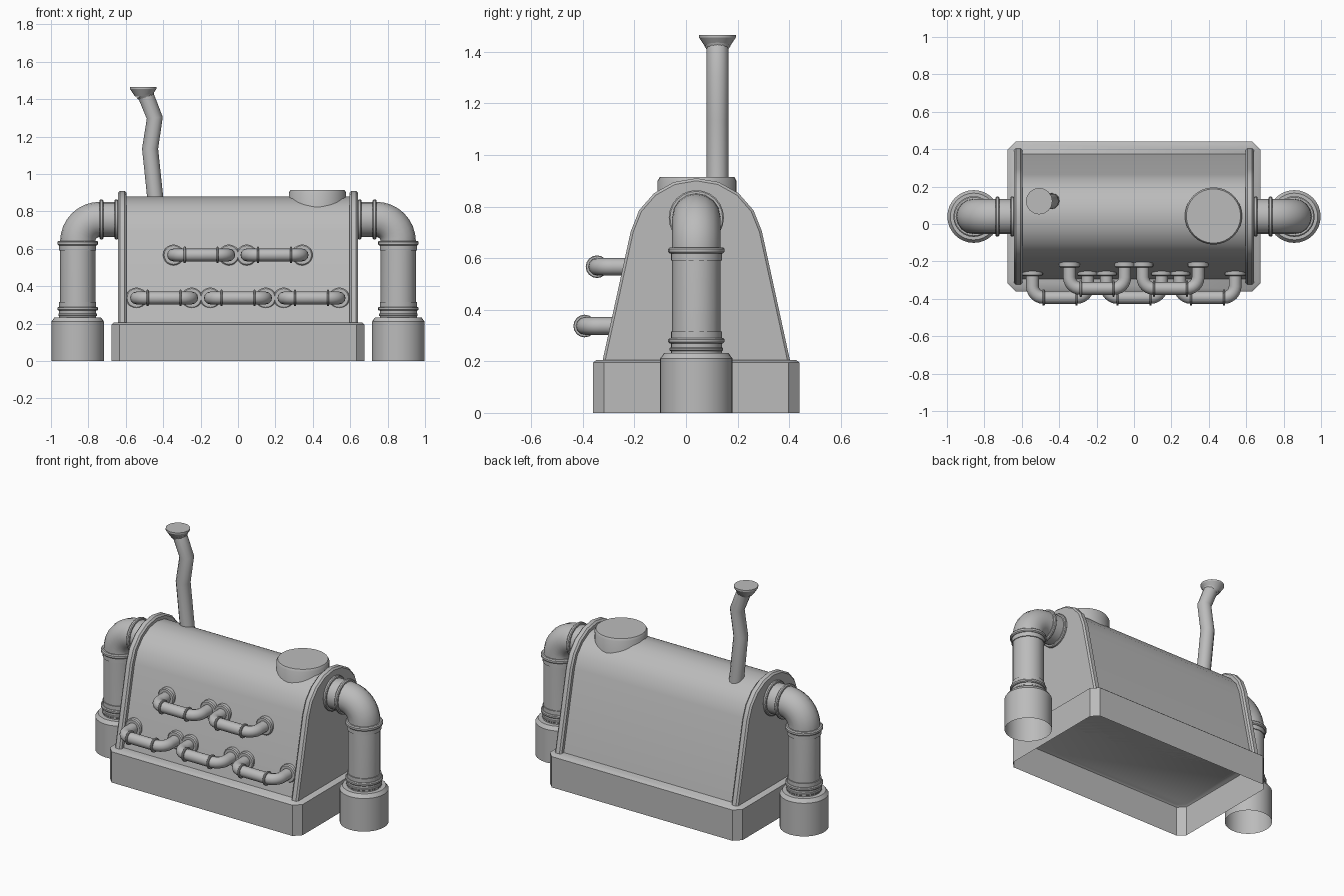
import bpy, bmesh, math
from mathutils import Vector

cube = bpy.data.objects.get("Cube")
if cube:
    bpy.data.objects.remove(cube, do_unlink=True)

grey = bpy.data.materials.new("plain_grey")
grey.use_nodes = True
COLOR = (0.5, 0.5, 0.5, 1)
grey.diffuse_color = COLOR
grey.node_tree.nodes["Principled BSDF"].inputs["Base Color"].default_value = COLOR

MID_Y = 0.04      # centre line of the whole machine
BASE_TOP = 0.205


def smooth(obj, angle=32):
    bpy.ops.object.select_all(action='DESELECT')
    obj.select_set(True)
    bpy.context.view_layer.objects.active = obj
    bpy.ops.object.shade_smooth_by_angle(angle=math.radians(angle))


def loft(name, loops, cap_start=True, cap_end=True):
    """Skin a list of closed loops of points."""
    bm = bmesh.new()
    rows = [[bm.verts.new(p) for p in loop] for loop in loops]
    n = len(rows[0])
    for a, b in zip(rows, rows[1:]):
        for i in range(n):
            j = (i + 1) % n
            bm.faces.new((a[i], a[j], b[j], b[i]))
    if cap_start:
        bm.faces.new(rows[0][::-1])
    if cap_end:
        bm.faces.new(rows[-1])
    bmesh.ops.recalc_face_normals(bm, faces=bm.faces)
    mesh = bpy.data.meshes.new(name)
    bm.to_mesh(mesh)
    bm.free()
    obj = bpy.data.objects.new(name, mesh)
    bpy.context.collection.objects.link(obj)
    mesh.materials.append(grey)
    smooth(obj)
    return obj


def lathe(name, origin, axis, profile, sides=24, **caps):
    """Turn (radius, distance) pairs around an axis."""
    axis = Vector(axis).normalized()
    turn = axis.to_track_quat('Z', 'Y')
    loops = []
    for r, h in profile:
        ring = [Vector((r * math.cos(t), r * math.sin(t), h))
                for t in (2 * math.pi * i / sides for i in range(sides))]
        loops.append([Vector(origin) + turn @ p for p in ring])
    return loft(name, loops, **caps)


def collar(name, origin, axis, r, width, sides=24):
    """Thin ring centred on a pipe, with softened edges."""
    h, c = width / 2, width / 4
    return lathe(name, origin, axis, [(r - c, -h), (r, c - h), (r, h - c), (r - c, h)], sides)


def tube(name, points, r, detail=4):
    curve = bpy.data.curves.new(name, 'CURVE')
    curve.dimensions = '3D'
    curve.bevel_depth = r
    curve.bevel_resolution = detail
    curve.use_fill_caps = True
    line = curve.splines.new('POLY')
    line.points.add(len(points) - 1)
    for slot, p in zip(line.points, points):
        slot.co = (*p, 1)
    obj = bpy.data.objects.new(name, curve)
    bpy.context.collection.objects.link(obj)
    curve.materials.append(grey)
    bpy.ops.object.select_all(action='DESELECT')
    obj.select_set(True)
    bpy.context.view_layer.objects.active = obj
    bpy.ops.object.convert(target='MESH')
    obj = bpy.context.object
    smooth(obj, 35)
    return obj


def bend(corner, into, out, radius, steps=8):
    """Quarter arc round a corner, arriving along into and leaving along out."""
    corner, into, out = Vector(corner), Vector(into), Vector(out)
    centre = corner + (out - into) * radius
    return [centre + radius * (into * math.sin(t) - out * math.cos(t))
            for t in (math.pi / 2 * i / steps for i in range(steps + 1))]


# Base: open-bottomed tray with cut corners and a bevelled top edge
def octagon(z, inset=0.0):
    w, d, c = 0.676 - inset, 0.40 - inset, 0.042
    pts = [(w, c - d), (w, d - c), (w - c, d), (c - w, d),
           (-w, d - c), (-w, c - d), (c - w, -d), (w - c, -d)]
    return [(x, y + MID_Y, z) for x, y in pts]


loft("base", [octagon(0), octagon(0.195), octagon(BASE_TOP, 0.012)], cap_start=False)


# Housing: sloping walls under a round roof
def arch(x, inset):
    r, foot = 0.26 - inset, 0.363 - inset
    pts = [(foot, BASE_TOP)]
    for i in range(9):
        t = math.radians(12 + 156 * i / 8)
        pts.append((r * math.cos(t), 0.65 + r * math.sin(t)))
    pts.append((-foot, BASE_TOP))
    return [(x, y + MID_Y, z) for y, z in pts]


loft("housing", [arch(-0.61, 0.03), arch(0.61, 0.03)])
for side, label in ((1, "left"), (-1, "right")):
    steps = [(0.596, 0.01), (0.606, 0), (0.632, 0), (0.642, 0.01)]
    loft(label + "_end_plate", [arch(side * x, i) for x, i in steps])

# Roof hatch
lathe("roof_hatch", (0.425, MID_Y + 0.003, 0), (0, 0, 1),
      [(0.153, 0.72), (0.153, 0.9), (0.145, 0.914)], sides=32)

# Crooked chimney with a flared top
chimney_y = 0.122
tube("chimney", [(x, chimney_y, z) for x, z in
                 ((-0.437, 0.82), (-0.47, 1.135), (-0.445, 1.30), (-0.495, 1.425))], 0.043)
lathe("chimney_flare", (-0.492, chimney_y, 1.41), (-0.3, 0, 1),
      [(0.042, 0), (0.05, 0.012)], sides=16)
lathe("chimney_rim", (-0.507, chimney_y, 0), (0, 0, 1),
      [(0.043, 1.413), (0.071, 1.455), (0.071, 1.465)], sides=16)

# Large side pipes standing in sockets
PIPE_X, PIPE_Z, ELBOW = 0.857, 0.757, 0.118
for side, label in ((1, "left"), (-1, "right")):
    x = side * PIPE_X
    foot = (x, MID_Y, 0)
    up, inward = (0, 0, 1), (-side, 0, 0)
    lathe(label + "_socket", foot, up,
          [(0.141, 0), (0.141, 0.21), (0.125, 0.232)], sides=32, cap_start=False)
    path = [Vector((x, MID_Y, 0.225))]
    path += bend((x, MID_Y, PIPE_Z), up, inward, ELBOW)
    path.append(Vector((side * 0.63, MID_Y, PIPE_Z)))
    tube(label + "_pipe", path, 0.094, detail=6)
    lathe(label + "_lower_sleeve", foot, up, [(0.099, 0.23), (0.099, 0.315)])
    lathe(label + "_upper_sleeve", foot, up, [(0.099, 0.59), (0.099, 0.64)])
    for name, z, r, width in (("bottom", 0.247, 0.104, 0.014), ("lower", 0.28, 0.109, 0.02),
                              ("upper", 0.63, 0.109, 0.024)):
        collar(f"{label}_{name}_collar", (x, MID_Y, z), up, r, width)
    for name, cx in (("elbow", 0.73), ("wall", 0.65)):
        collar(f"{label}_{name}_collar", (side * cx, MID_Y, PIPE_Z), inward, 0.107, 0.02)

# Small looped pipes on the front wall: height, wall y, pipe y, centres
rows = (("upper", 0.567, -0.222, -0.345, (-0.197, 0.195)),
        ("lower", 0.337, -0.268, -0.393, (-0.395, 0, 0.393)))
HALF, TURN = 0.148, 0.06
for row, z, wall, y, centres in rows:
    for k, cx in enumerate(centres):
        label = f"{row}_loop_{k + 1}"
        a, b = cx - HALF, cx + HALF
        path = [Vector((a, wall + 0.03, z))]
        path += bend((a, y, z), (0, -1, 0), (1, 0, 0), TURN, 6)
        path += bend((b, y, z), (1, 0, 0), (0, 1, 0), TURN, 6)
        path.append(Vector((b, wall + 0.03, z)))
        tube(label, path, 0.034)
        for s in (-1, 1):
            end = "right" if s < 0 else "left"
            collar(f"{label}_{end}_collar", (cx + s * (HALF - TURN), y, z), (1, 0, 0), 0.044, 0.012, 16)
            lathe(f"{label}_{end}_flange", (cx + s * HALF, wall + 0.02, z), (0, -1, 0),
                  [(0.056, 0), (0.056, 0.024), (0.05, 0.03)], sides=20)
